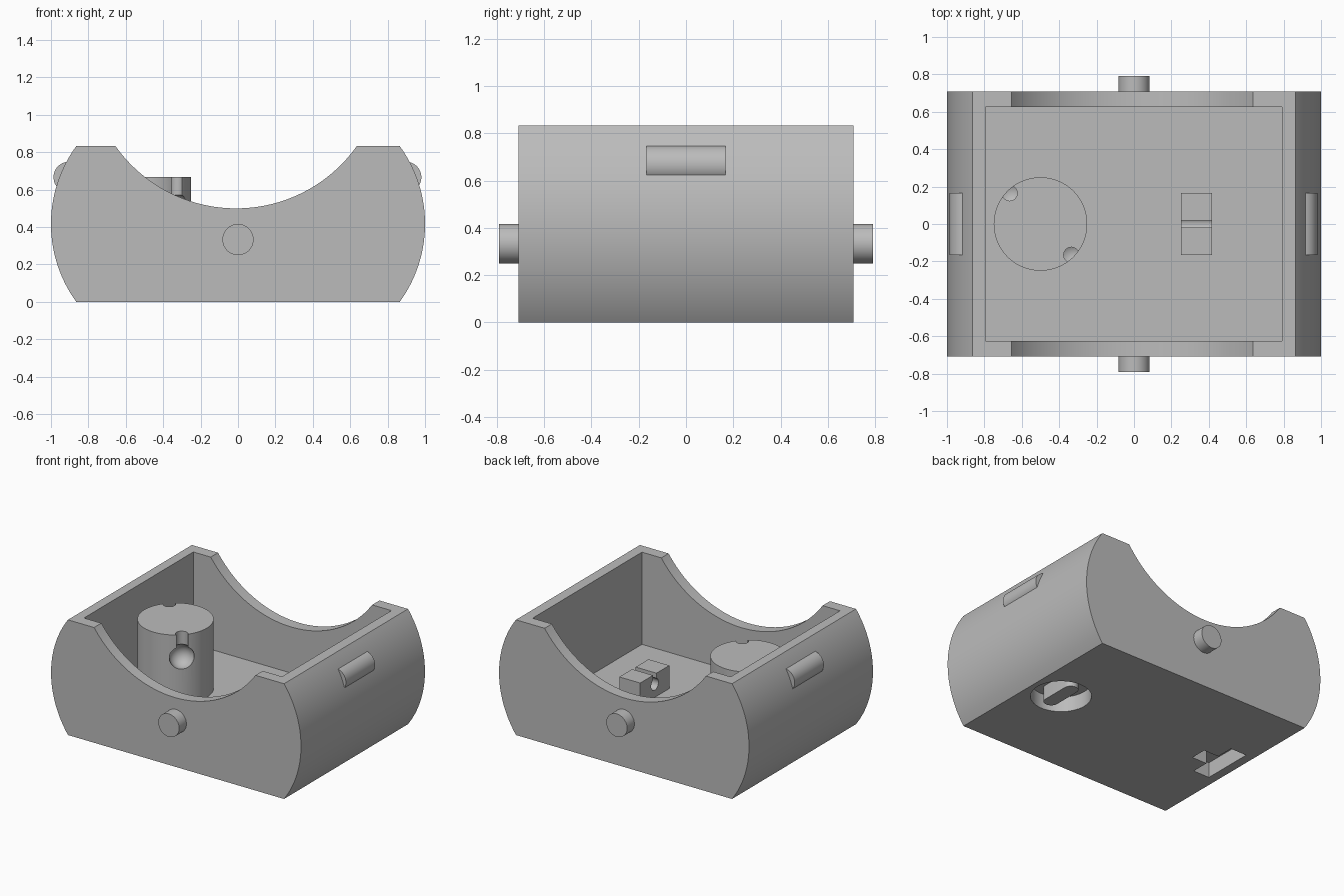
import bpy, bmesh, math
from mathutils import Vector

cube = bpy.data.objects.get("Cube")
if cube:
    bpy.data.objects.remove(cube, do_unlink=True)

U = 1 / 12  # design module
FLOOR = 2 * U
HALF_Y = 8.5 * U

gray = bpy.data.materials.new("plain gray")
gray.use_nodes = True
gray.diffuse_color = (0.5, 0.5, 0.5, 1)
gray.node_tree.nodes["Principled BSDF"].inputs["Base Color"].default_value = (0.5, 0.5, 0.5, 1)


def arc(cx, cy, r, a0, a1, n):
    return [(cx + r * math.cos(a0 + (a1 - a0) * i / n),
             cy + r * math.sin(a0 + (a1 - a0) * i / n)) for i in range(n + 1)]


def circle(cx, cy, r, n=48):
    return arc(cx, cy, r, 0, math.tau, n)[:-1]


def rect(x0, x1, y0, y1):
    return [(x0, y0), (x1, y0), (x1, y1), (x0, y1)]


def finish(name, bm):
    bmesh.ops.recalc_face_normals(bm, faces=bm.faces)
    mesh = bpy.data.meshes.new(name)
    bm.to_mesh(mesh)
    bm.free()
    mesh.materials.append(gray)
    ob = bpy.data.objects.new(name, mesh)
    bpy.context.collection.objects.link(ob)
    return ob


def prism(name, points, axis, lo, hi):
    """Extrude a 2D outline along an axis from lo to hi."""
    place = {"x": lambda a, b, t: (t, a, b),
             "y": lambda a, b, t: (a, t, b),
             "z": lambda a, b, t: (a, b, t)}[axis]
    bm = bmesh.new()
    face = bm.faces.new([bm.verts.new(place(a, b, lo)) for a, b in points])
    extruded = bmesh.ops.extrude_face_region(bm, geom=[face])["geom"]
    verts = [v for v in extruded if isinstance(v, bmesh.types.BMVert)]
    bmesh.ops.translate(bm, verts=verts, vec=Vector(place(0, 0, hi - lo)))
    return finish(name, bm)


def ball(name, center, r):
    bm = bmesh.new()
    bmesh.ops.create_uvsphere(bm, u_segments=40, v_segments=20, radius=r)
    bmesh.ops.translate(bm, verts=bm.verts, vec=Vector(center))
    return finish(name, bm)


def cut(target, *cutters):
    """Subtract each cutter, then discard it."""
    for c in cutters:
        mod = target.modifiers.new("cut", "BOOLEAN")
        mod.operation, mod.solver, mod.object = "DIFFERENCE", "EXACT", c
        bpy.context.view_layer.update()
        graph = bpy.context.evaluated_depsgraph_get()
        target.data = bpy.data.meshes.new_from_object(target.evaluated_get(graph))
        target.modifiers.clear()
        bpy.data.objects.remove(c, do_unlink=True)


# Housing: bulged sides with a saddle-shaped dip in the end walls
side = math.asin(5 / 8.5)
dip = math.asin(math.sqrt(60) / 9.5)
outline = arc(3.5 * U, 5 * U, 8.5 * U, -side, side, 40)
outline += arc(-0.01, 15.5 * U, 9.5 * U, -math.pi / 2 + dip, -math.pi / 2 - dip, 64)
outline += arc(-3.5 * U, 5 * U, 8.5 * U, math.pi - side, math.pi + side, 40)
housing = prism("housing", outline, "y", -HALF_Y, HALF_Y)

# Open interior and the two shallow recesses in the underside
tee = [(-0.80, -0.19), (-0.67, -0.19), (-0.67, -0.06), (-0.55, -0.06),
       (-0.55, 0.06), (-0.67, 0.06), (-0.67, 0.19), (-0.80, 0.19)]
cut(housing,
    prism("interior_cutter", rect(-0.795, 0.79, -7.5 * U, 7.5 * U), "z", FLOOR, 1.2),
    prism("round_recess_cutter", circle(0.625, 0, 0.2), "z", -0.1, 0.11),
    prism("tee_recess_cutter", tee, "z", -0.1, 0.11))

# Oblong boss hanging inside the round recess
oblong = arc(0.625, 0.1, 0.05, 0, math.pi, 16) + arc(0.625, -0.1, 0.05, math.pi, math.tau, 16)
boss = prism("recess_boss", oblong, "z", 0.005, 0.12)

# Round post with two keyhole sockets near its rim
post = prism("post", circle(-6 * U, 0, 3 * U, 72), "z", FLOOR - 0.02, 8 * U)
for s in (-1, 1):
    x, y = -6 * U - s * 0.165, s * 0.165
    cut(post,
        prism("slot_cutter", circle(x, y, 0.041, 32), "z", 6 * U, 0.9),
        ball("socket_cutter", (x, y, 6 * U), U))

# Small block with a keyhole groove across its top
block = prism("clip_block", rect(3 * U, 5 * U, -2 * U, 2 * U), "z", FLOOR - 0.02, 4 * U)
cut(block,
    prism("groove_cutter", rect(-0.02, 0.02, 0.26, 0.5), "x", 0, 0.6),
    prism("bore_cutter", circle(0, 0.26, 0.042, 32), "x", 0, 0.6))

# Pivot pins on the ends and rounded ribs on the sides
parts = [housing, boss, post, block]
for s, end, flank in ((-1, "front", "right"), (1, "back", "left")):
    lo, hi = sorted((s * (HALF_Y - 0.03), s * 9.5 * U))
    parts.append(prism(end + "_pin", circle(0, 4 * U, U), "y", lo, hi))
    parts.append(prism(flank + "_rib", circle(s * 0.9 - 0.003, 8 * U, U), "y", -2 * U, 2 * U))

# Smooth the curved surfaces, keep crisp edges
bpy.ops.object.select_all(action="DESELECT")
for ob in parts:
    ob.select_set(True)
bpy.context.view_layer.objects.active = housing
bpy.ops.object.shade_smooth_by_angle(angle=math.radians(30))
